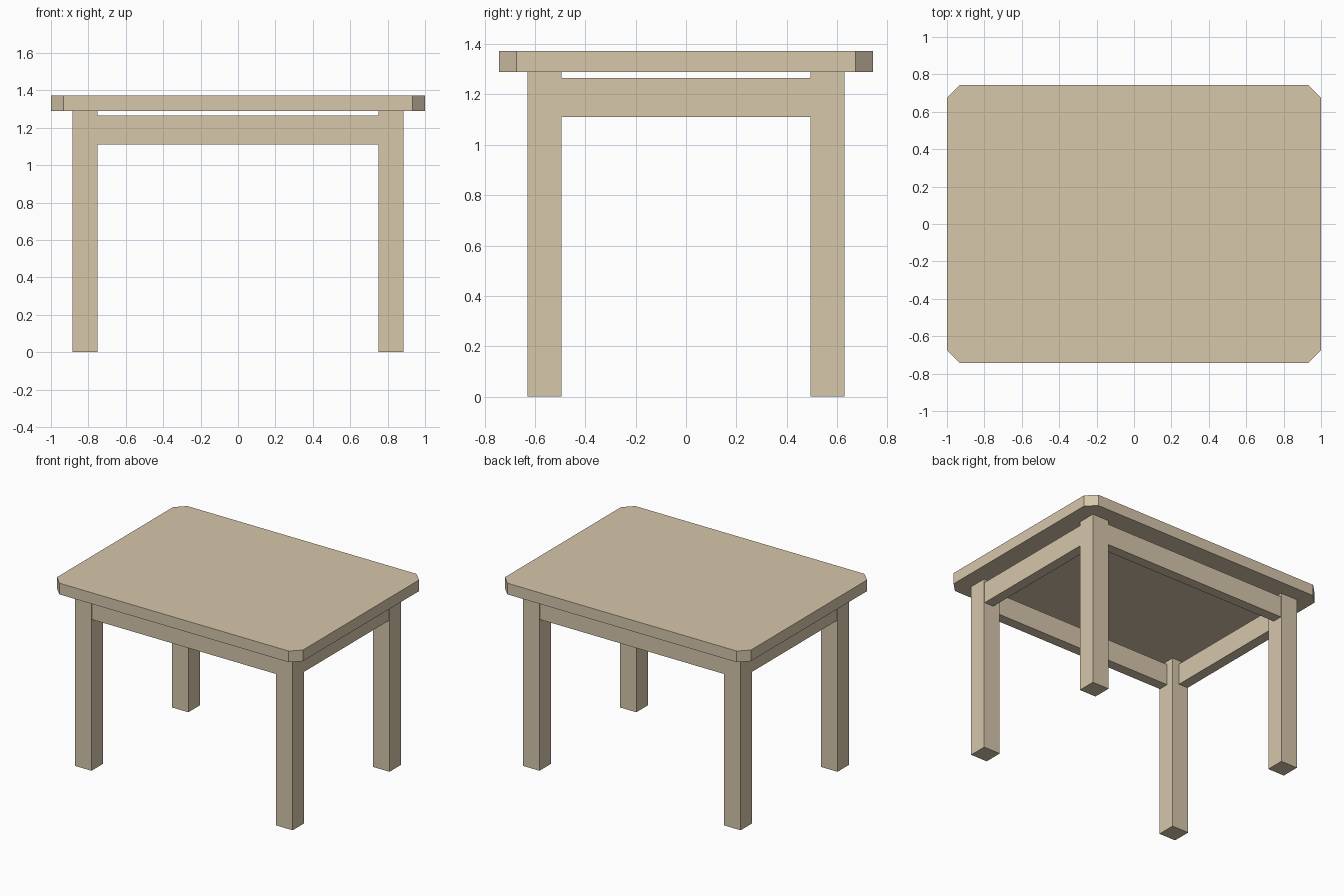
import bpy, bmesh

if "Cube" in bpy.data.objects:
    bpy.data.objects.remove(bpy.data.objects["Cube"])

wood = bpy.data.materials.new("pale wood")
wood.diffuse_color = (0.68, 0.57, 0.41, 1.0)
wood.use_nodes = True
wood.node_tree.nodes["Principled BSDF"].inputs["Base Color"].default_value = wood.diffuse_color


def box(name, lo, hi, corner_cut=0.0):
    """Axis-aligned box, optionally with its vertical edges chamfered."""
    bm = bmesh.new()
    bmesh.ops.create_cube(bm, size=1)
    for v in bm.verts:
        v.co = [lo[i] + (v.co[i] + 0.5) * (hi[i] - lo[i]) for i in range(3)]
    if corner_cut:
        upright = [e for e in bm.edges
                   if abs(e.verts[0].co.z - e.verts[1].co.z) > 1e-4]
        bmesh.ops.bevel(bm, geom=upright, offset=corner_cut,
                        offset_type='OFFSET', segments=1, affect='EDGES')
    bmesh.ops.recalc_face_normals(bm, faces=bm.faces)
    mesh = bpy.data.meshes.new(name)
    bm.to_mesh(mesh)
    bm.free()
    mesh.materials.append(wood)
    obj = bpy.data.objects.new(name, mesh)
    bpy.context.collection.objects.link(obj)
    return obj


LEG_X, LEG_Y, LEG = 0.885, 0.63, 0.135    # outer leg faces, leg width
TOP_Z0, TOP_Z1 = 1.29, 1.372
RAIL_Z0, RAIL_Z1, RAIL = 1.11, 1.265, 0.075
INSET = 0.004                             # rails sit just behind the leg faces

# Table top with cut corners
box("table_top", (-1, -0.742, TOP_Z0), (1, 0.742, TOP_Z1), 0.068)


def span(side, outer, width):
    """Range of given width ending at the outer face on one side."""
    return sorted((side * outer, side * (outer - width)))


# Legs
for sx, xn in ((-1, "left"), (1, "right")):
    for sy, yn in ((-1, "front"), (1, "back")):
        x, y = span(sx, LEG_X, LEG), span(sy, LEG_Y, LEG)
        box(f"{yn}_{xn}_leg", (x[0], y[0], 0), (x[1], y[1], TOP_Z0))

# Rails between the legs
inner_x, inner_y = LEG_X - LEG, LEG_Y - LEG
for s, name in ((-1, "front_rail"), (1, "back_rail")):
    y = span(s, LEG_Y - INSET, RAIL)
    box(name, (-inner_x, y[0], RAIL_Z0), (inner_x, y[1], RAIL_Z1))
for s, name in ((-1, "left_rail"), (1, "right_rail")):
    x = span(s, LEG_X - INSET, RAIL)
    box(name, (x[0], -inner_y, RAIL_Z0), (x[1], inner_y, RAIL_Z1))
